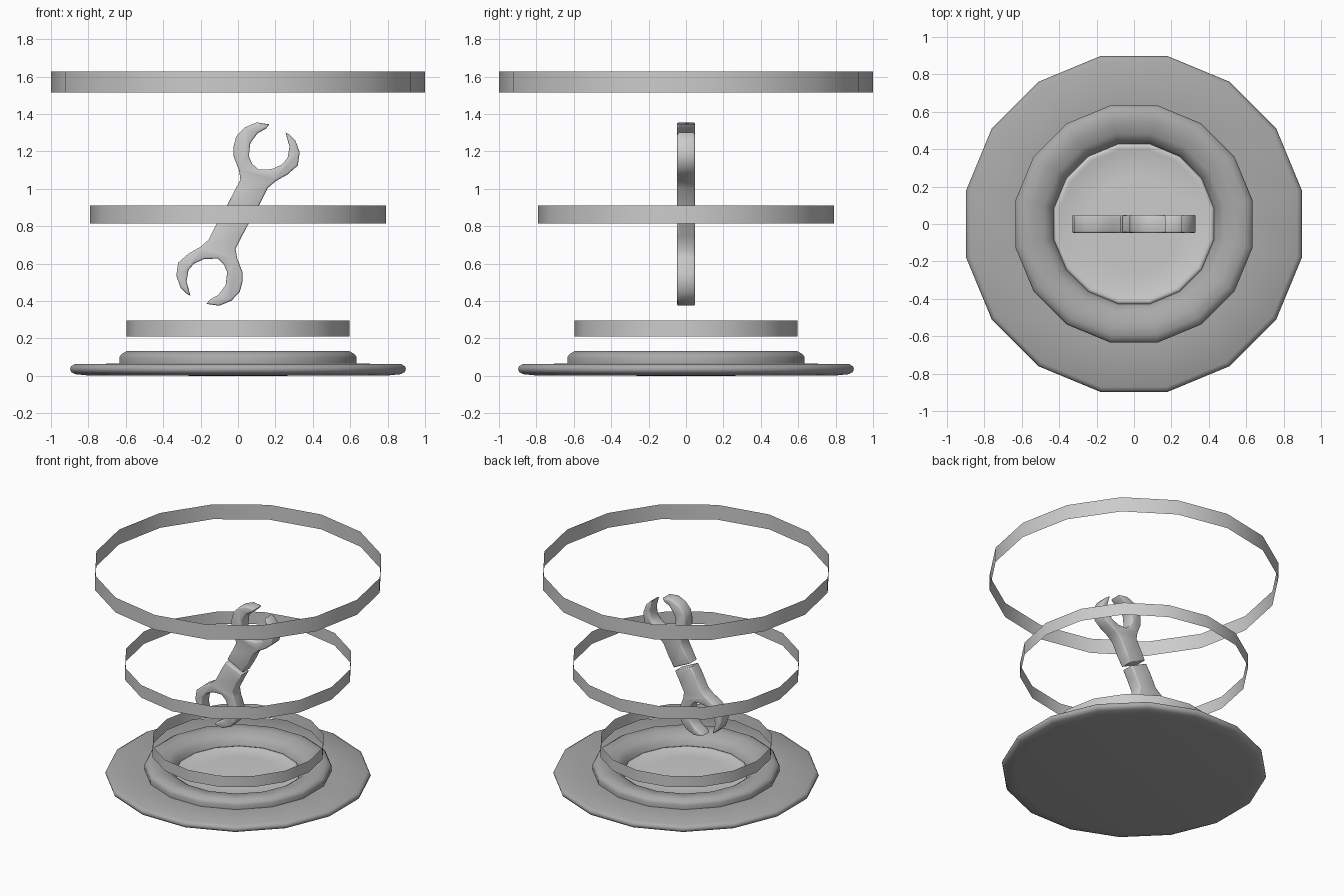
import bpy, bmesh, math
from mathutils import Matrix

if "Cube" in bpy.data.objects:
    bpy.data.objects.remove(bpy.data.objects["Cube"])

SIDES = 16
DARK = bpy.data.materials.new("dark_grey")
DARK.diffuse_color = (0.4, 0.4, 0.4, 1)
DARK.use_nodes = True
DARK.node_tree.nodes["Principled BSDF"].inputs["Base Color"].default_value = DARK.diffuse_color


def finish(bm, name, angle, mat=None):
    me = bpy.data.meshes.new(name)
    bm.to_mesh(me)
    bm.free()
    ob = bpy.data.objects.new(name, me)
    bpy.context.collection.objects.link(ob)
    if mat:
        me.materials.append(mat)
    bpy.ops.object.select_all(action='DESELECT')
    ob.select_set(True)
    bpy.context.view_layer.objects.active = ob
    bpy.ops.object.shade_smooth_by_angle(angle=math.radians(angle))
    return ob


def lathe(name, profile, angle=40, mat=None, on_flats=True):
    """Turn an (r, z) profile about z; r is measured to the flats or to the corners."""
    k = 1 / math.cos(math.pi / SIDES) if on_flats else 1
    off = 0.5 if on_flats else 0
    bm = bmesh.new()
    rows = []
    for i in range(SIDES):
        a = 2 * math.pi * (i + off) / SIDES
        rows.append([bm.verts.new((r * k * math.cos(a), r * k * math.sin(a), z))
                     for r, z in profile])
    for i in range(SIDES):
        p, q = rows[i], rows[(i + 1) % SIDES]
        for j in range(len(profile) - 1):
            bm.faces.new((p[j], q[j], q[j + 1], p[j + 1]))
    bmesh.ops.remove_doubles(bm, verts=bm.verts, dist=1e-5)
    return finish(bm, name, angle, mat)


# Base plate and raised collar with a sunken middle
lathe("base_plate", [(0, 0), (0.80, 0.002), (0.87, 0.009), (0.892, 0.02),
                     (0.898, 0.037), (0.892, 0.052), (0.872, 0.063), (0.60, 0.066),
                     (0.40, 0.035), (0, 0.035)], 85, DARK)
lathe("collar", [(0.632, 0.06), (0.634, 0.10), (0.625, 0.115), (0.595, 0.133),
                 (0.54, 0.13), (0.48, 0.115), (0.44, 0.085), (0.425, 0.035)], 85, DARK)

# Shallow, slightly domed dish in the collar
lathe("dish", [(0.43, 0.036), (0.424, 0.05), (0.41, 0.054), (0.395, 0.048),
               (0.25, 0.052), (0, 0.055)], 85)

# Floating bands (open strips)
for name, r, z0, z1 in (("lower_band", 0.597, 0.21, 0.295),
                        ("middle_band", 0.79, 0.815, 0.91),
                        ("upper_band", 1.0, 1.515, 1.628)):
    lathe(name, [(r, z0), (r, z1)], on_flats=False)

# Spanner half outline (x, z): shaft, left jaw, throat, right jaw
OUTLINE = [(-0.061, 0.908), (-0.02, 0.985), (0.013, 1.05), (0.005, 1.10),
           (-0.024, 1.175), (-0.024, 1.225), (-0.010, 1.28), (0.035, 1.328),
           (0.100, 1.355), (0.168, 1.345), (0.150, 1.322), (0.105, 1.297),
           (0.066, 1.245), (0.058, 1.175), (0.075, 1.135), (0.108, 1.103),
           (0.180, 1.105), (0.235, 1.13), (0.265, 1.165), (0.275, 1.225),
           (0.254, 1.302), (0.275, 1.29), (0.307, 1.258), (0.330, 1.195),
           (0.320, 1.125), (0.265, 1.077), (0.200, 1.04), (0.158, 1.003),
           (0.114, 0.915), (0.071, 0.844)]
CENTRE = (0, 0, 0.865)

# Two halves, the second turned half a circle about the middle
for name, turn in (("spanner_upper", 0), ("spanner_lower", math.pi)):
    bm = bmesh.new()
    f = bm.faces.new([bm.verts.new((x, -0.048, z)) for x, z in OUTLINE])
    ext = bmesh.ops.extrude_face_region(bm, geom=[f])
    bmesh.ops.translate(bm, vec=(0, 0.097, 0),
                        verts=[g for g in ext["geom"] if isinstance(g, bmesh.types.BMVert)])
    bmesh.ops.recalc_face_normals(bm, faces=bm.faces)
    rims = [e for e in bm.edges if abs(e.verts[0].co.y - e.verts[1].co.y) < 1e-4]
    bmesh.ops.bevel(bm, geom=rims, offset=0.015, segments=2, profile=0.5,
                    affect='EDGES', clamp_overlap=True)
    bmesh.ops.rotate(bm, verts=bm.verts, cent=CENTRE,
                     matrix=Matrix.Rotation(turn, 3, 'Y'))
    finish(bm, name, 70)
